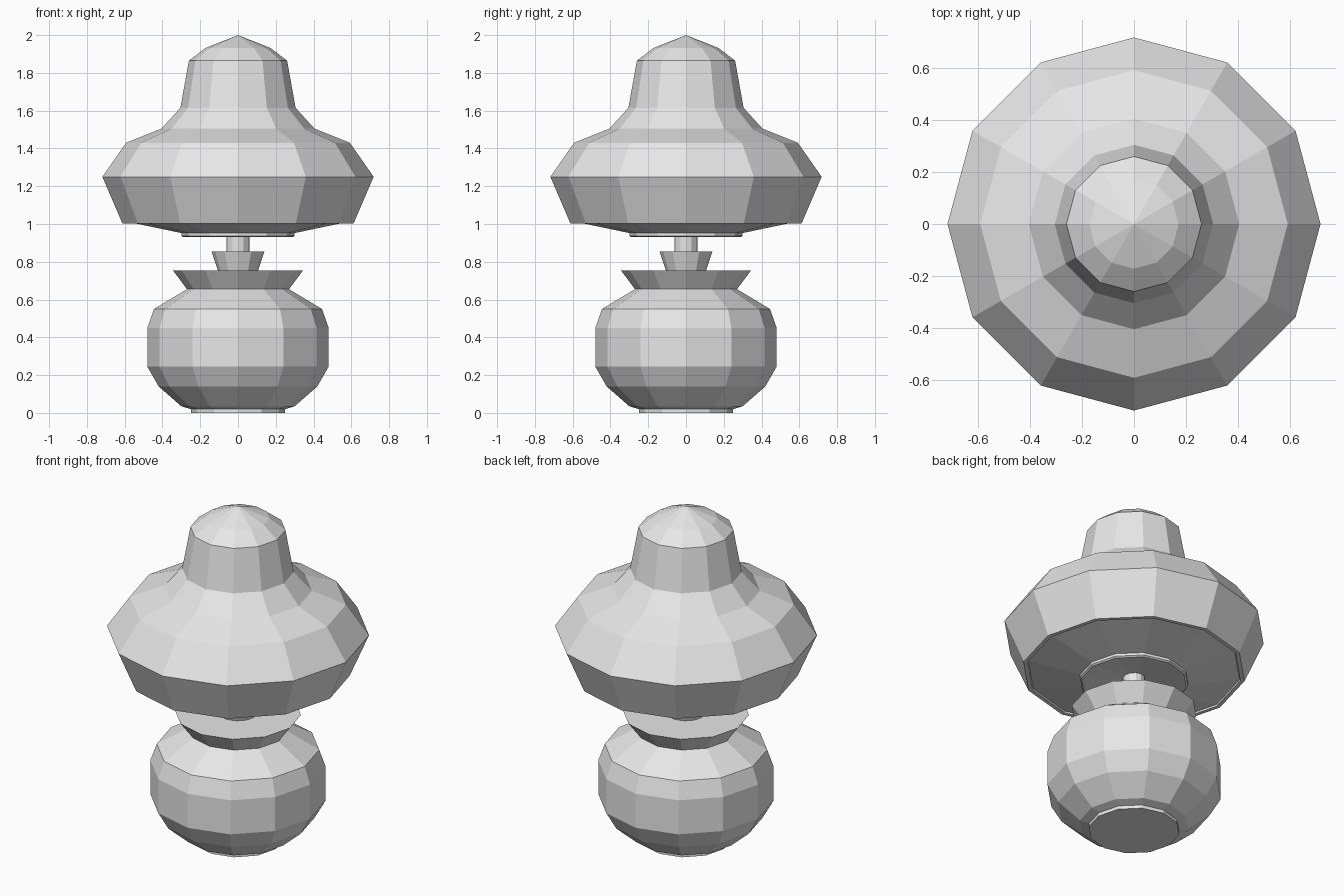
import bpy
import bmesh
from math import cos, sin, tau

SIDES = 12

cube = bpy.data.objects.get("Cube")
if cube:
    bpy.data.objects.remove(cube, do_unlink=True)

# Single plain grey finish
grey = bpy.data.materials.new("plain grey")
grey.use_nodes = True
grey.diffuse_color = (0.8, 0.8, 0.8, 1)
grey.node_tree.nodes["Principled BSDF"].inputs["Base Color"].default_value = (0.8, 0.8, 0.8, 1)


def lathe(name, profile):
    """Turn a (radius, height) profile, listed upwards, into a faceted solid."""
    bm = bmesh.new()
    rings = []
    for r, z in profile:
        if r == 0:
            rings.append([bm.verts.new((0, 0, z))] * SIDES)
        else:
            rings.append([bm.verts.new((r * cos(tau * i / SIDES), r * sin(tau * i / SIDES), z))
                          for i in range(SIDES)])
    for low, high in zip(rings, rings[1:]):
        for i in range(SIDES):
            j = (i + 1) % SIDES
            corners = dict.fromkeys((low[i], low[j], high[j], high[i]))
            bm.faces.new(list(corners))
    # Flat ends where the profile does not close on the axis
    if profile[0][0]:
        bm.faces.new(rings[0][::-1])
    if profile[-1][0]:
        bm.faces.new(rings[-1])
    bmesh.ops.recalc_face_normals(bm, faces=bm.faces[:])
    mesh = bpy.data.meshes.new(name)
    bm.to_mesh(mesh)
    bm.free()
    mesh.materials.append(grey)
    obj = bpy.data.objects.new(name, mesh)
    bpy.context.collection.objects.link(obj)
    return obj


# Lower half: foot, round body and flared collar
lathe("foot", [(0.25, 0), (0.25, 0.025)])
lathe("round_body", [(0.25, 0.02), (0.3, 0.035), (0.42, 0.14), (0.48, 0.245),
                     (0.48, 0.45), (0.445, 0.55), (0.27, 0.655)])
lathe("flared_collar", [(0.27, 0.655), (0.345, 0.755)])

# Link between the halves
lathe("stem_socket", [(0.105, 0.75), (0.14, 0.855)])
lathe("stem", [(0.06, 0.85), (0.06, 1.0)])

# Upper half: bell with a rimmed underside and domed cap
lathe("bell", [(0, 0.97), (0.27, 0.932), (0.29, 0.93), (0.3, 0.937), (0.3, 0.952),
               (0.585, 1.012), (0.59, 1.003), (0.612, 1.003),
               (0.718, 1.25), (0.592, 1.43), (0.405, 1.505), (0.305, 1.615),
               (0.26, 1.865), (0.172, 1.932), (0, 2)])
